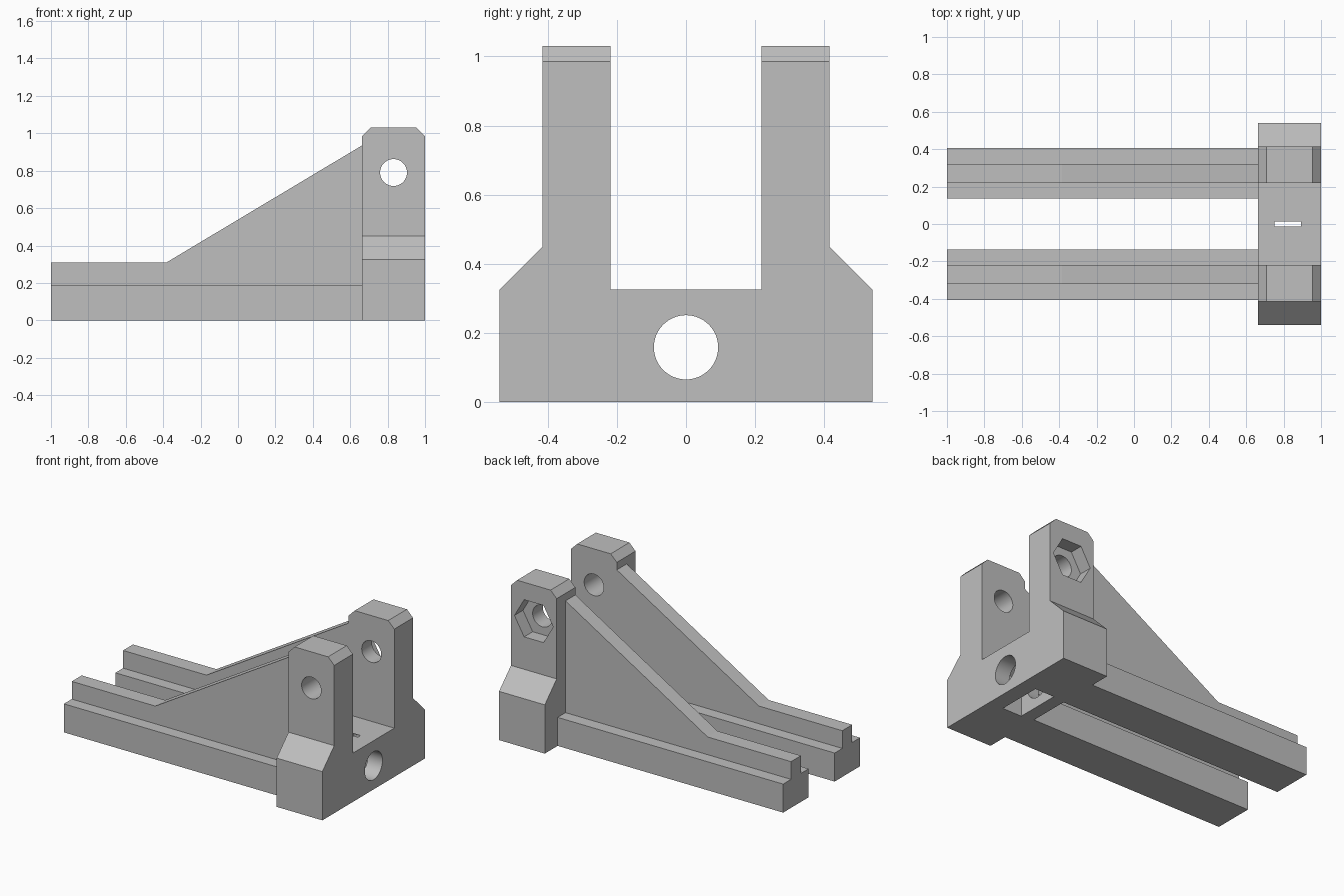
import bpy, bmesh, math
from mathutils import Matrix, Vector

if "Cube" in bpy.data.objects:
    bpy.data.objects.remove(bpy.data.objects["Cube"], do_unlink=True)

GREY = (0.52, 0.52, 0.52, 1)
grey = bpy.data.materials.new("plain grey")
grey.use_nodes = True
grey.diffuse_color = GREY
grey.node_tree.nodes["Principled BSDF"].inputs["Base Color"].default_value = GREY

BACK, END = 0.663, 1.0                     # block extent along x
MID = (BACK + END) / 2
ARM_IN, ARM_OUT, TOP = 0.218, 0.415, 1.03
SADDLE, BORE_Z, PIN_Z = 0.325, 0.158, 0.79


def prism(name, profile, axis, start, stop):
    """Extrude a closed 2D profile along x (profile is y,z) or y (profile is x,z)."""
    place = (lambda u, v: (start, u, v)) if axis == "x" else (lambda u, v: (u, start, v))
    step = Vector((stop - start, 0, 0) if axis == "x" else (0, stop - start, 0))
    bm = bmesh.new()
    face = bm.faces.new([bm.verts.new(place(u, v)) for u, v in profile])
    extruded = bmesh.ops.extrude_face_region(bm, geom=[face])["geom"]
    bmesh.ops.translate(bm, vec=step, verts=[g for g in extruded if isinstance(g, bmesh.types.BMVert)])
    bmesh.ops.recalc_face_normals(bm, faces=bm.faces)
    mesh = bpy.data.meshes.new(name)
    bm.to_mesh(mesh)
    bm.free()
    mesh.materials.append(grey)
    obj = bpy.data.objects.new(name, mesh)
    bpy.context.collection.objects.link(obj)
    return obj


def ring(u, v, radius, sides, turn=0):
    angles = [turn + math.tau * i / sides for i in range(sides)]
    return [(u + radius * math.cos(a), v + radius * math.sin(a)) for a in angles]


def combine(obj, other, operation):
    """Boolean the other solid into obj, then discard it."""
    mod = obj.modifiers.new(operation, "BOOLEAN")
    mod.object, mod.operation, mod.solver = other, operation, "EXACT"
    bpy.context.view_layer.objects.active = obj
    bpy.ops.object.modifier_apply(modifier=mod.name)
    bpy.data.objects.remove(other, do_unlink=True)


# Forked block: U-shaped section with flared shoulders
half = [(ARM_IN, SADDLE), (ARM_IN, TOP), (ARM_OUT, TOP), (ARM_OUT, 0.45), (0.54, SADDLE), (0.54, 0)]
block = prism("forked_block", half + [(-y, z) for y, z in reversed(half)], "x", BACK, END)

# Clip the upper corners of both arms
c = 0.045
outline = [(BACK, -0.1), (END, -0.1), (END, TOP - c), (END - c, TOP), (BACK + c, TOP), (BACK, TOP - c)]
combine(block, prism("corner_clip", outline, "y", -1, 1), "INTERSECT")

# Pin hole across both arms, with a hexagonal nut recess on the rear one
combine(block, prism("pin_cutter", ring(MID, PIN_Z, 0.072, 48), "y", -1, 1), "DIFFERENCE")
combine(block, prism("recess_cutter", ring(MID, PIN_Z, 0.143, 6), "y", ARM_OUT - 0.09, 0.6), "DIFFERENCE")

# Lengthwise bore through the base
combine(block, prism("bore_cutter", ring(0, BORE_Z, 0.093, 64), "x", 0.5, 1.2), "DIFFERENCE")

# Nut slot open at the bottom; its peak just breaks through the saddle
w = 0.151
slot = [(-w, -0.1), (w, -0.1), (w, BORE_Z + 0.087), (0, 0.333), (-w, BORE_Z + 0.087)]
combine(block, prism("slot_cutter", slot, "x", 0.75, 0.893), "DIFFERENCE")

bpy.ops.object.select_all(action="DESELECT")
block.select_set(True)
bpy.context.view_layer.objects.active = block
bpy.ops.object.shade_smooth_by_angle(angle=math.radians(30))

# Two rails, each a wide foot carrying a sloping web
web = [(-1, 0), (BACK, 0), (BACK, 0.935), (-0.385, 0.308), (-1, 0.308)]
for side, sign in (("front", -1), ("rear", 1)):
    inner, outer = sign * 0.137, sign * 0.405
    foot = [(inner, 0), (outer, 0), (outer, 0.19), (inner, 0.19)]
    rail = prism(side + "_rail", foot, "x", -1, BACK)
    combine(rail, prism(side + "_web", web, "y", sign * ARM_IN, sign * 0.322), "UNION")
